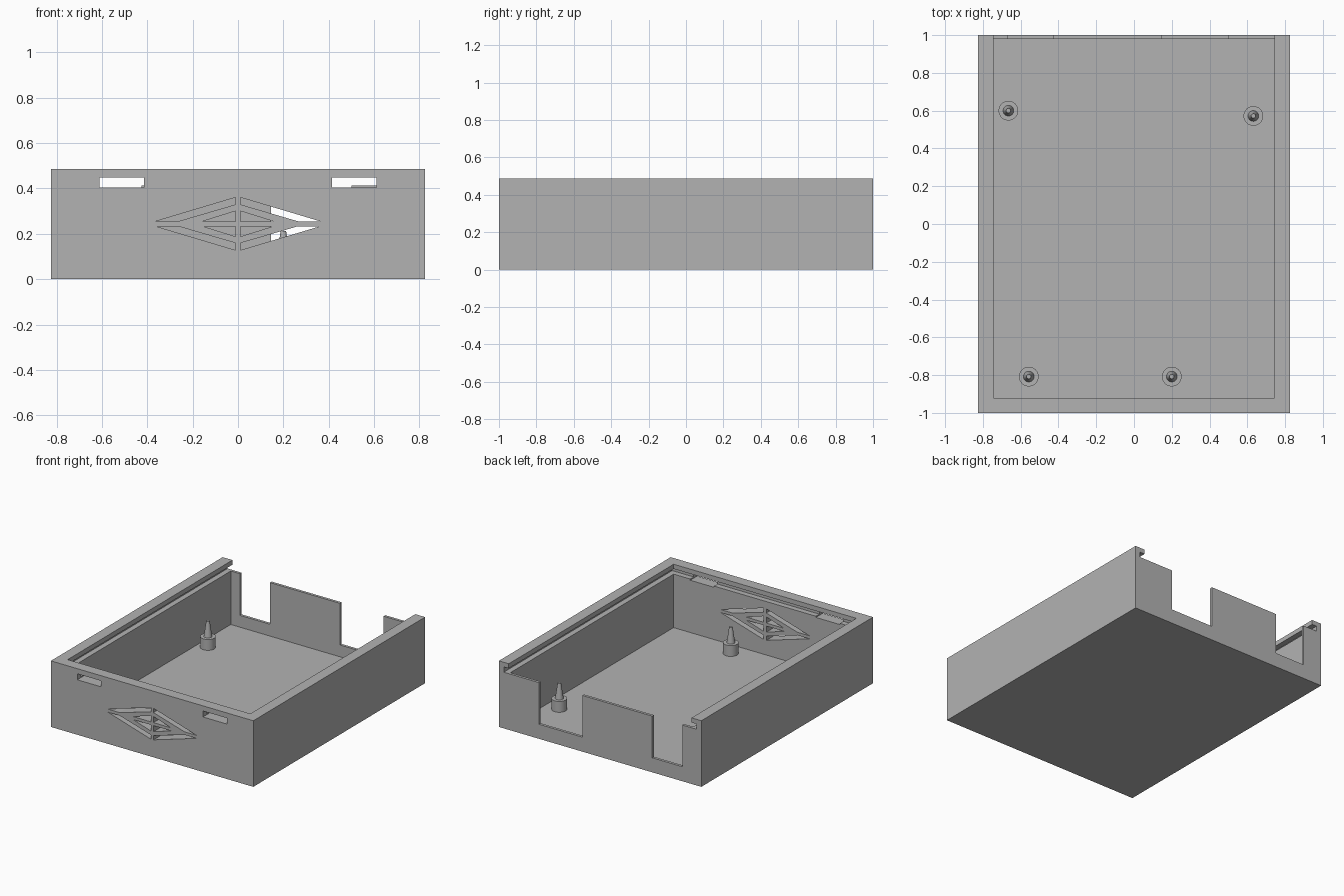
import bpy, bmesh
from mathutils import Matrix, Vector

cube = bpy.data.objects.get("Cube")
if cube:
    bpy.data.objects.remove(cube, do_unlink=True)

W, L, H = 0.825, 1.0, 0.487          # half width, half length, height
IN_X, IN_FRONT, IN_BACK = 0.745, -0.92, 0.98
FLOOR, LEDGE, LIP = 0.02, 0.414, 0.453

grey = bpy.data.materials.new("plain grey")
grey.use_nodes = True
grey.diffuse_color = (0.45, 0.45, 0.45, 1)
grey.node_tree.nodes["Principled BSDF"].inputs["Base Color"].default_value = (0.45, 0.45, 0.45, 1)


def finish(bm, name):
    bmesh.ops.recalc_face_normals(bm, faces=bm.faces)
    mesh = bpy.data.meshes.new(name)
    bm.to_mesh(mesh)
    bm.free()
    mesh.materials.append(grey)
    obj = bpy.data.objects.new(name, mesh)
    bpy.context.collection.objects.link(obj)
    return obj


def box(name, x0, x1, y0, y1, z0, z1):
    bm = bmesh.new()
    bmesh.ops.create_cube(bm, size=1)
    for v in bm.verts:
        v.co = Vector((x1 if v.co.x > 0 else x0,
                       y1 if v.co.y > 0 else y0,
                       z1 if v.co.z > 0 else z0))
    return finish(bm, name)


def prism(name, outline, y0, y1):
    """Extrude an x-z outline along y."""
    bm = bmesh.new()
    face = bm.faces.new([bm.verts.new((x, y0, z)) for x, z in outline])
    moved = bmesh.ops.extrude_face_region(bm, geom=[face])["geom"]
    bmesh.ops.translate(bm, vec=(0, y1 - y0, 0),
                        verts=[g for g in moved if isinstance(g, bmesh.types.BMVert)])
    return finish(bm, name)


def cut(obj, cutter):
    mod = obj.modifiers.new("cut", "BOOLEAN")
    mod.operation, mod.solver, mod.object = "DIFFERENCE", "EXACT", cutter
    bpy.context.view_layer.update()
    graph = bpy.context.evaluated_depsgraph_get()
    mesh = bpy.data.meshes.new_from_object(obj.evaluated_get(graph))
    obj.modifiers.clear()
    obj.data = mesh
    bpy.data.objects.remove(cutter, do_unlink=True)


# Tray with cavity, lid opening and sliding lid groove
tray = box("tray", -W, W, -L, L, 0, H)
cut(tray, box("cavity", -IN_X, IN_X, IN_FRONT, IN_BACK, FLOOR, 0.6))
cut(tray, box("lid_opening", -IN_X, IN_X, IN_FRONT, 1.1, LEDGE, 0.6))
cut(tray, box("lid_groove", -0.785, 0.785, -0.96, 1.1, LEDGE, LIP))

# Connector notches in the thin back wall
for x0, x1 in ((-0.67, -0.425), (0.145, 0.5)):
    cut(tray, box("notch", x0, x1, 0.9, 1.1, 0.107, 0.6))

# Lid tab slots through the front wall
for x0, x1 in ((-0.61, -0.415), (0.415, 0.61)):
    cut(tray, box("tab_slot", x0, x1, -1.1, -0.9, 0.405, 0.449))

# Diamond vent: mirrored outer bands and inner triangles
band = [(0.011, 0.116), (0.362, 0.011), (0.264, 0.011), (0.011, 0.085)]
triangle = [(0.011, 0.056), (0.155, 0.011), (0.011, 0.011)]
for shape in (band, triangle):
    for sx in (-1, 1):
        for sz in (-1, 1):
            outline = [(sx * x, 0.2445 + sz * z) for x, z in shape]
            cut(tray, prism("vent", outline, -1.1, -0.9))
tray.data.name = "tray"


# Standoffs with tapered locating pins
def standoff(name, x, y):
    bm = bmesh.new()
    for r0, r1, z0, z1 in ((0.052, 0.052, FLOOR - 0.005, 0.1), (0.029, 0.012, 0.095, 0.213)):
        bmesh.ops.create_cone(bm, cap_ends=True, segments=32, radius1=r0, radius2=r1,
                              depth=z1 - z0, matrix=Matrix.Translation((x, y, (z0 + z1) / 2)))
    obj = finish(bm, name)
    bpy.ops.object.select_all(action="DESELECT")
    obj.select_set(True)
    bpy.context.view_layer.objects.active = obj
    bpy.ops.object.shade_smooth_by_angle()


for name, x, y in (("back_right", -0.665, 0.6), ("back_left", 0.632, 0.572),
                   ("front_right", -0.557, -0.808), ("front_left", 0.2, -0.808)):
    standoff(name + "_standoff", x, y)
